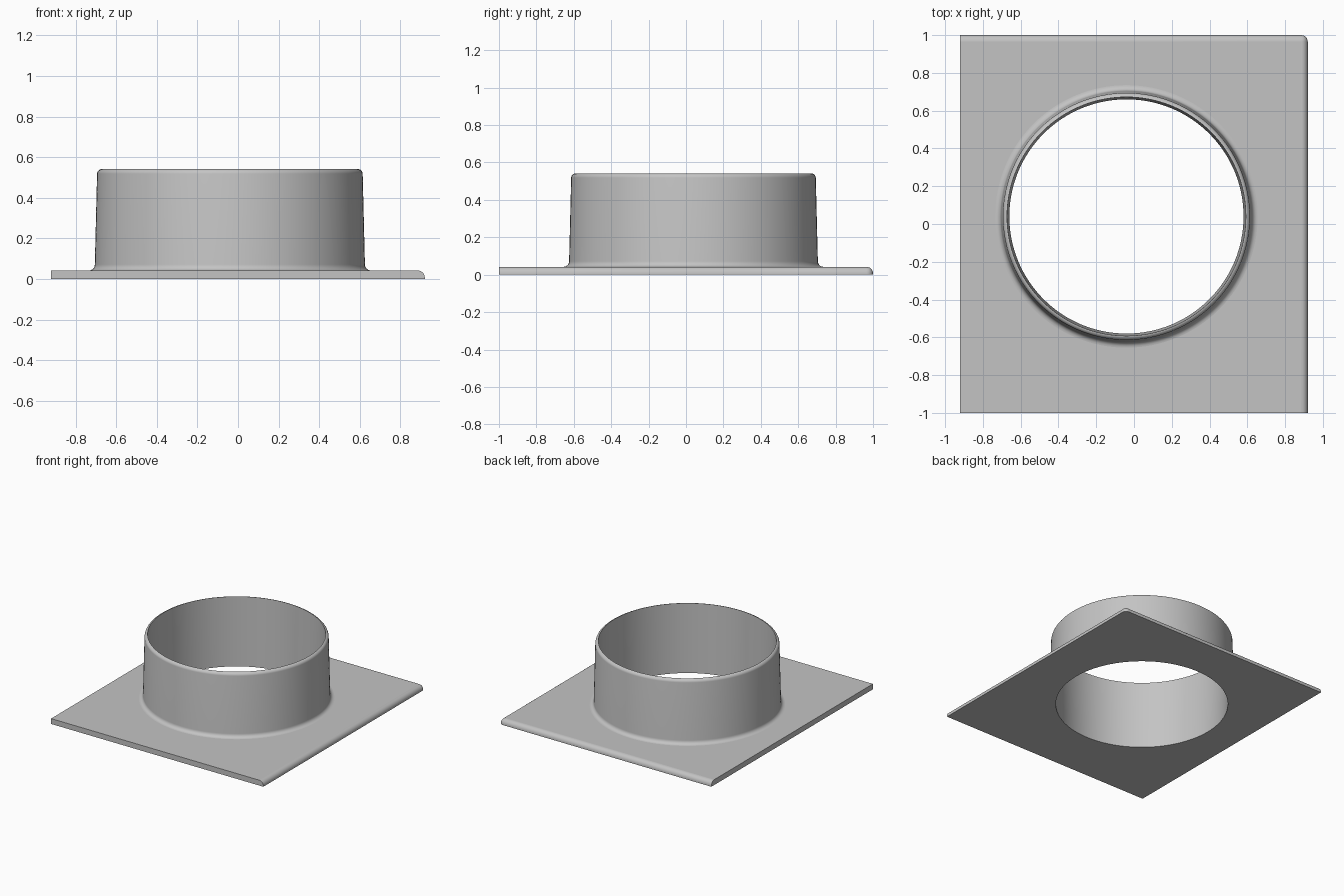
import bpy, bmesh, math
from mathutils import Vector

if "Cube" in bpy.data.objects:
    bpy.data.objects.remove(bpy.data.objects["Cube"], do_unlink=True)

HX, HY, THICK = 0.92, 1.0, 0.042      # flange half sizes and thickness
CX, CY, SEG = -0.04, 0.04, 128        # collar centre and smoothness
HEIGHT = 0.542

grey = bpy.data.materials.new("plain grey")
grey.use_nodes = True
colour = (0.55, 0.55, 0.55, 1)
grey.diffuse_color = colour
grey.node_tree.nodes["Principled BSDF"].inputs["Base Color"].default_value = colour


def arc(cx, cz, r, a0, a1, n=6):
    """Points of an arc in the radius/height plane, angles in degrees."""
    angles = [math.radians(a0 + (a1 - a0) * i / n) for i in range(n + 1)]
    return [(cx + r * math.cos(a), cz + r * math.sin(a)) for a in angles]


bm = bmesh.new()

# Flange plate, rounded along the left and back top edges and their corner
bmesh.ops.create_cube(bm, size=1)
for v in bm.verts:
    v.co = Vector((v.co.x * 2 * HX, v.co.y * 2 * HY, (v.co.z + 0.5) * THICK))
corner = next(v for v in bm.verts if v.co.x > 0 and v.co.y > 0 and v.co.z > 0)
bmesh.ops.bevel(bm, geom=list(corner.link_edges), offset=0.035,
                offset_type='OFFSET', segments=6, profile=0.5, affect='EDGES')

# Remove the large top and bottom faces, keeping their outlines
bm.normal_update()
top = max(bm.faces, key=lambda f: f.normal.z * f.calc_area())
bottom = min(bm.faces, key=lambda f: f.normal.z * f.calc_area())
top_edges, bottom_edges = list(top.edges), list(bottom.edges)
bmesh.ops.delete(bm, geom=[top, bottom], context='FACES_ONLY')

# Collar profile: tapered bore, flat rim, rounded lip, drafted wall, root fillet
profile = [(0.62, 0), (0.632, HEIGHT)]
profile += arc(0.629, HEIGHT - 0.025, 0.025, 80, 3)
profile += arc(0.695, THICK + 0.03, 0.03, 180, 270)
rings = []
for r, z in profile:
    rings.append([bm.verts.new((CX + r * math.cos(2 * math.pi * i / SEG),
                                CY + r * math.sin(2 * math.pi * i / SEG), z))
                  for i in range(SEG)])
for a, b in zip(rings, rings[1:]):
    for i in range(SEG):
        j = (i + 1) % SEG
        bm.faces.new((a[i], a[j], b[j], b[i]))

# Fill the plate faces around the collar
for ring, outline in ((rings[0], bottom_edges), (rings[-1], top_edges)):
    loop = [bm.edges.get((ring[i], ring[(i + 1) % SEG])) for i in range(SEG)]
    bmesh.ops.triangle_fill(bm, use_beauty=True, edges=outline + loop)
bmesh.ops.recalc_face_normals(bm, faces=bm.faces)

mesh = bpy.data.meshes.new("flanged_collar")
bm.to_mesh(mesh)
bm.free()
mesh.materials.append(grey)
collar = bpy.data.objects.new("flanged_collar", mesh)
bpy.context.collection.objects.link(collar)

# Smooth the curved faces, keep the level ones flat
bpy.ops.object.select_all(action='DESELECT')
collar.select_set(True)
bpy.context.view_layer.objects.active = collar
bpy.ops.object.shade_smooth_by_angle(angle=math.radians(30))
for p in mesh.polygons:
    if abs(p.normal.z) > 0.9995:
        p.use_smooth = False
